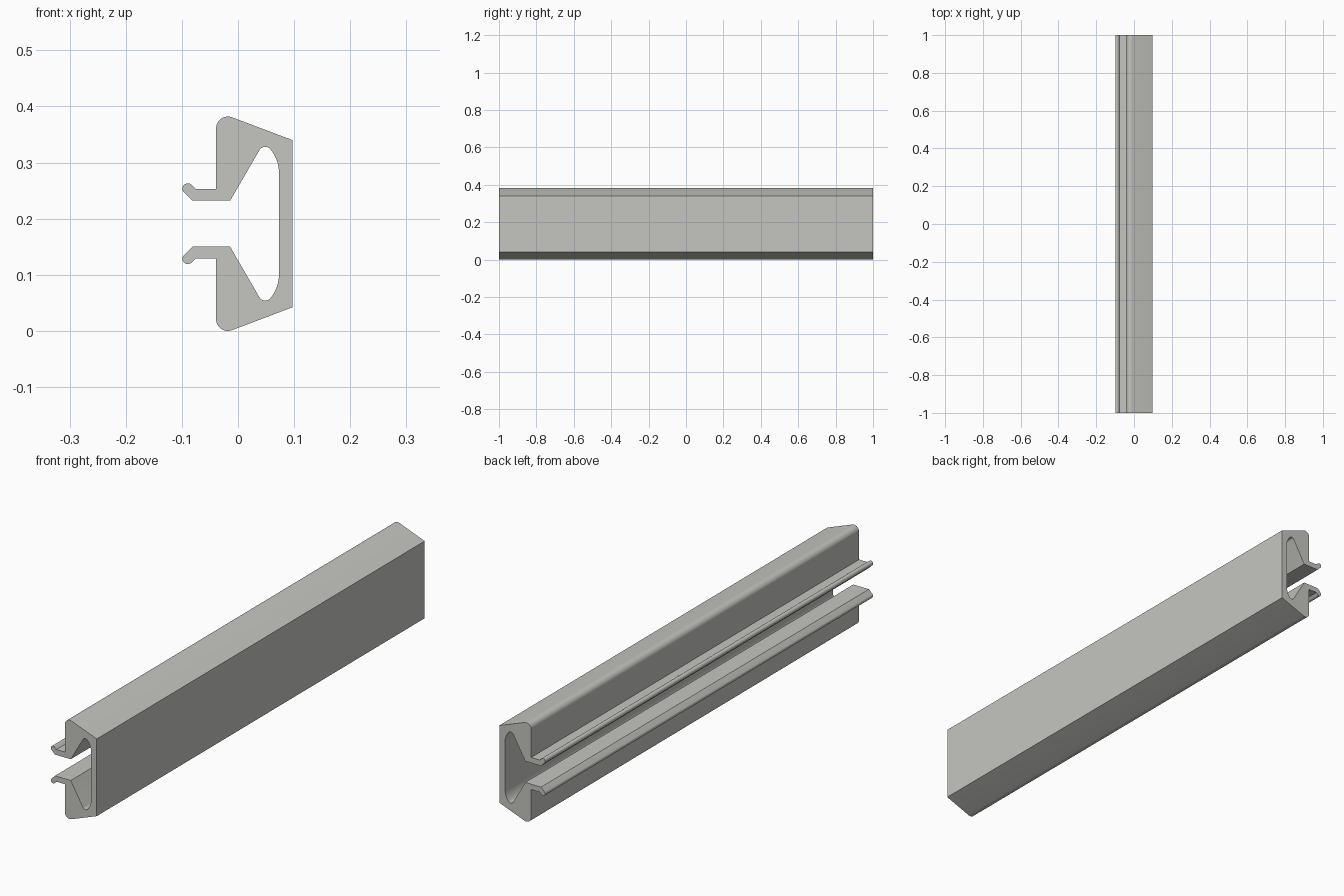
import bpy, bmesh
from math import cos, sin, radians

if "Cube" in bpy.data.objects:
    bpy.data.objects.remove(bpy.data.objects["Cube"])

MID = 0.191      # height of the mirror plane
LENGTH = 2.0


def arc(cx, cz, r, start, end, steps):
    """Points on an arc, angles in degrees."""
    return [(cx + r * cos(radians(start + (end - start) * i / steps)),
             cz + r * sin(radians(start + (end - start) * i / steps)))
            for i in range(steps + 1)]


# Upper half of the section, from the outer wall round to the inner wall
half = [(0.097, 0.340)]                                  # outer wall corner
half += arc(-0.018, 0.361, 0.021, 69, 180, 12)           # rounded shoulder
half += [(-0.039, 0.253), (-0.0756, 0.253)]              # step and lip top
half += arc(-0.0895, 0.2535, 0.0095, 45, 225, 12)        # bead on the lip
half += [(-0.0814, 0.232), (-0.014, 0.232)]              # lip underside
half += arc(0.0485, 0.316, 0.012, 150, 40, 10)           # tip of the cavity
half += arc(0.0076, 0.2817, 0.0654, 40, 0, 8)[1:]        # curve into the wall

# Mirror to the lower half and close the loop
section = half + [(x, 2 * MID - z) for x, z in reversed(half)]

# Extrude the section along the rail
bm = bmesh.new()
face = bm.faces.new([bm.verts.new((x, -LENGTH / 2, z)) for x, z in section])
ext = bmesh.ops.extrude_face_region(bm, geom=[face], use_keep_orig=True)
moved = [g for g in ext["geom"] if isinstance(g, bmesh.types.BMVert)]
bmesh.ops.translate(bm, verts=moved, vec=(0, LENGTH, 0))
bmesh.ops.recalc_face_normals(bm, faces=bm.faces[:])

mesh = bpy.data.meshes.new("channel_rail")
bm.to_mesh(mesh)
bm.free()
rail = bpy.data.objects.new("channel_rail", mesh)
bpy.context.collection.objects.link(rail)

# Plain warm grey
grey = bpy.data.materials.new("warm_grey")
grey.diffuse_color = (0.56, 0.56, 0.53, 1)
grey.use_nodes = True
grey.node_tree.nodes["Principled BSDF"].inputs["Base Color"].default_value = grey.diffuse_color
mesh.materials.append(grey)

# Smooth the rounds, keep the corners sharp
bpy.context.view_layer.objects.active = rail
rail.select_set(True)
bpy.ops.object.shade_smooth_by_angle(angle=radians(20))
